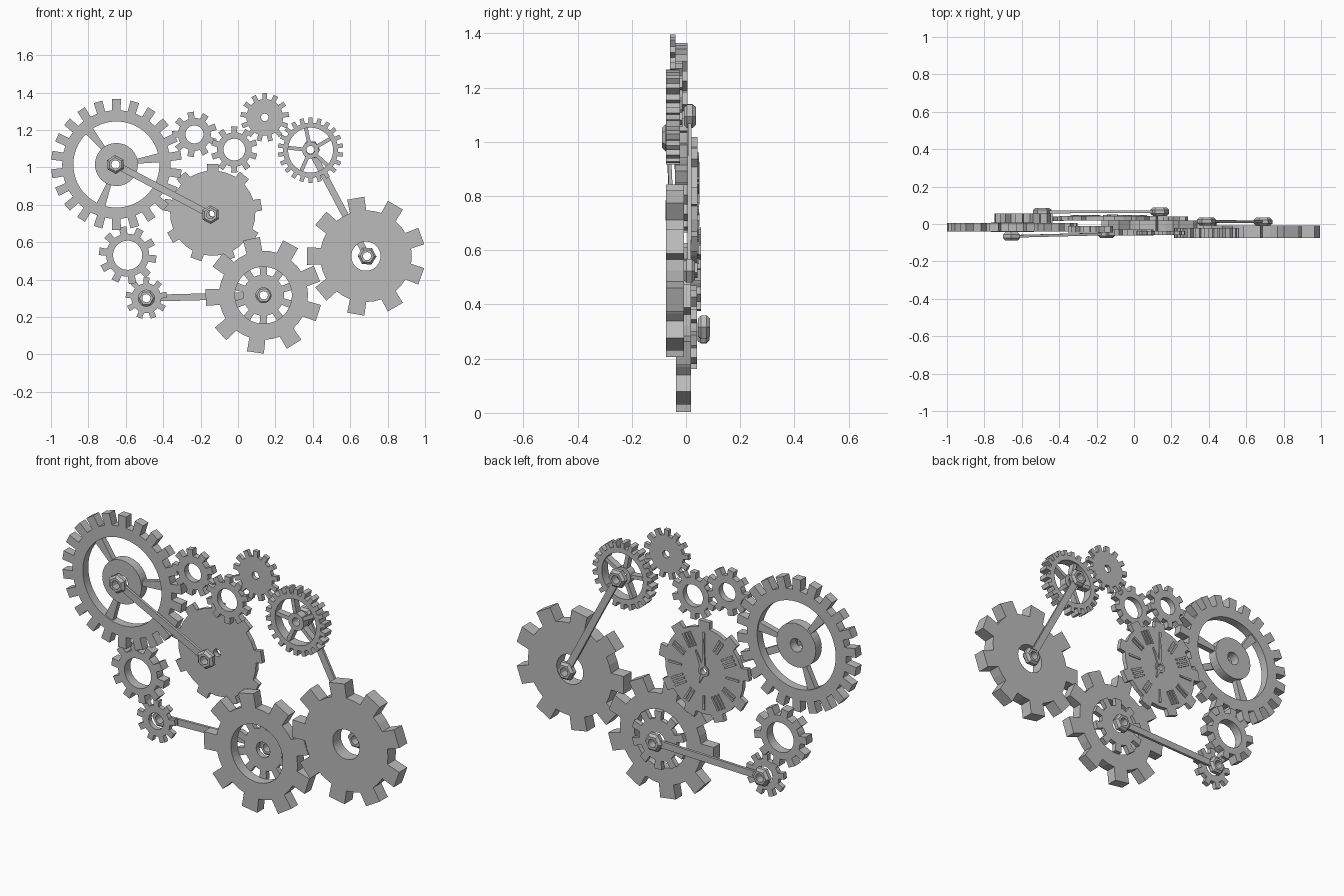
import bpy, bmesh
from math import sin, cos, pi, radians, atan2, hypot
from mathutils import Vector

cube = bpy.data.objects.get("Cube")
if cube:
    bpy.data.objects.remove(cube)

steel = bpy.data.materials.new("plain grey metal")
steel.use_nodes = True
grey = (0.5, 0.5, 0.5, 1)
steel.diffuse_color = grey
steel.node_tree.nodes["Principled BSDF"].inputs["Base Color"].default_value = grey


def finish(name, bm):
    bmesh.ops.recalc_face_normals(bm, faces=bm.faces)
    mesh = bpy.data.meshes.new(name)
    bm.to_mesh(mesh)
    bm.free()
    mesh.materials.append(steel)
    obj = bpy.data.objects.new(name, mesh)
    bpy.context.collection.objects.link(obj)
    return obj


def loft(name, x, z, loops):
    """Closed ring from loops of (angles, radii, y), joined first to last."""
    bm = bmesh.new()
    rings = [[bm.verts.new((x + r * cos(a), y, z + r * sin(a)))
              for a, r in zip(angles, radii)] for angles, radii, y in loops]
    n = len(rings[0])
    for k, ring in enumerate(rings):
        after = rings[(k + 1) % len(rings)]
        for i in range(n):
            j = (i + 1) % n
            bm.faces.new((ring[i], ring[j], after[j], after[i]))
    return finish(name, bm)


def washer(name, x, z, outer, hole, y0, y1, sides=32):
    ang = [2 * pi * i / sides for i in range(sides)]
    o, h = [outer] * sides, [hole] * sides
    return loft(name, x, z, [(ang, o, y0), (ang, o, y1), (ang, h, y1), (ang, h, y0)])


def gear(name, x, z, teeth, tip, root, hole, y0, y1, phase=90, tip_w=0.21, root_w=0.26):
    pitch = 2 * pi / teeth
    ang, rad = [], []
    for t in range(teeth):
        mid = radians(phase) + t * pitch
        for off, r in ((-root_w, root), (-tip_w, tip), (tip_w, tip), (root_w, root), (0.5, root)):
            ang.append(mid + off * pitch)
            rad.append(r)
    # The bore is spread evenly so that it stays round
    bore = [ang[0] + 2 * pi * i / len(ang) for i in range(len(ang))]
    h = [hole] * len(ang)
    return loft(name, x, z, [(ang, rad, y0), (ang, rad, y1), (bore, h, y1), (bore, h, y0)])


def bar(name, start, end, w0, w1, depth):
    """Flat bar between two points, tapering from w0 to w1."""
    p, q = Vector(start), Vector(end)
    d = q - p
    side = Vector((-d.z, 0, d.x)).normalized()
    bm = bmesh.new()
    verts = [bm.verts.new(c + side * s * w / 2 + Vector((0, t * depth / 2, 0)))
             for c, w in ((p, w0), (q, w1)) for s, t in ((-1, -1), (1, -1), (1, 1), (-1, 1))]
    a, b = verts[:4], verts[4:]
    bm.faces.new(a)
    bm.faces.new(b)
    for i in range(4):
        j = (i + 1) % 4
        bm.faces.new((a[i], a[j], b[j], b[i]))
    return finish(name, bm)


def spokes(name, x, z, count, phase, r0, r1, w0, w1, y, depth):
    for i in range(count):
        a = radians(phase) + 2 * pi * i / count
        bar(f"{name}_{i + 1}", (x + r0 * cos(a), y, z + r0 * sin(a)),
            (x + r1 * cos(a), y, z + r1 * sin(a)), w0, w1, depth)


def nut(name, x, y, z, turn, half=0.022, radius=0.05, hole=0.022):
    ang = [turn + pi * i / 6 for i in range(12)]
    hexa = [radius if i % 2 == 0 else radius * cos(pi / 6) for i in range(12)]
    small, bore = [r * 0.75 for r in hexa], [hole] * 12
    loft(name, x, z, [(ang, small, y - half), (ang, hexa, y - half * 0.45),
                      (ang, hexa, y + half * 0.45), (ang, small, y + half),
                      (ang, bore, y + half), (ang, bore, y - half)])


def rod(name, start, end):
    """Connecting rod with a chamfered hex nut at each end."""
    p, q = Vector(start), Vector(end)
    d = (q - p).normalized()
    bar(name + "_bar", p + d * 0.035, q - d * 0.035, 0.036, 0.036, 0.014)
    turn = atan2(d.z, d.x)
    nut(name + "_nut_start", *p, turn)
    nut(name + "_nut_end", *q, turn)


# Large spoked wheel, upper right side of the model
gear("large_spoked_gear", -0.65, 1.015, 22, 0.35, 0.29, 0.23, -0.04, 0.006, 90, 0.24, 0.27)
washer("large_spoked_gear_hub", -0.65, 1.015, 0.115, 0.035, -0.042, 0.008)
spokes("large_gear_spoke", -0.65, 1.015, 3, 9, 0.105, 0.24, 0.025, 0.05, -0.017, 0.03)

# Small spoked wheel
gear("small_spoked_gear", 0.388, 1.092, 22, 0.175, 0.147, 0.12, -0.074, -0.022, 90, 0.22, 0.27)
washer("small_spoked_gear_hub", 0.388, 1.092, 0.045, 0.022, -0.07, -0.026, 20)
spokes("small_gear_spoke", 0.388, 1.092, 5, 30, 0.04, 0.125, 0.02, 0.02, -0.048, 0.035)

# Plain gears
gear("broad_side_gear", 0.684, 0.525, 9, 0.318, 0.245, 0.078, -0.074, -0.007, 20)
gear("broad_lower_gear", 0.136, 0.316, 9, 0.312, 0.238, 0.152, -0.037, 0.018, 22)
gear("inner_lower_gear", 0.136, 0.316, 10, 0.155, 0.11, 0.04, 0.015, 0.04, 90)
gear("side_ring_gear", -0.59, 0.53, 10, 0.155, 0.115, 0.078, 0.005, 0.055, 100)
gear("lowest_small_gear", -0.49, 0.30, 9, 0.112, 0.08, 0.043, 0.015, 0.04, 90)
gear("upper_ring_gear", -0.233, 1.176, 9, 0.122, 0.088, 0.048, -0.045, -0.012, 100)
gear("upper_middle_gear", -0.02, 1.095, 10, 0.125, 0.092, 0.058, -0.062, -0.03, 90)
gear("top_gear", 0.143, 1.267, 13, 0.13, 0.098, 0.02, -0.059, -0.038, 90)

# Clock gear with raised hour marks and hands on its back
cx, cz, face = -0.135, 0.755, 0.042
gear("clock_gear", cx, cz, 9, 0.265, 0.228, 0.02, 0.018, face, 10, 0.17, 0.2)
for hour in range(12):
    a = 2 * pi * hour / 12
    out, across = Vector((cos(a), 0, sin(a))), Vector((-sin(a), 0, cos(a)))
    count = 1 + hour % 3
    for k in range(count):
        base = Vector((cx, face + 0.003, cz)) + across * (k - (count - 1) / 2) * 0.02
        bar(f"hour_mark_{hour + 1}_{k + 1}", base + out * 0.13, base + out * 0.205,
            0.009, 0.012, 0.006)
washer("clock_boss", cx, cz, 0.03, 0.018, face, face + 0.006, 20)
for name, angle, length in (("minute_hand", 90, 0.17), ("hour_hand", 65, 0.11), ("hand_tail", -70, 0.07)):
    a = radians(angle)
    bar(name, (cx + 0.02 * cos(a), face + 0.004, cz + 0.02 * sin(a)),
        (cx + length * cos(a), face + 0.004, cz + length * sin(a)), 0.02, 0.005, 0.007)

# Connecting rods
rod("front_rod", (-0.655, -0.066, 1.015), (-0.147, -0.053, 0.747))
rod("lower_rear_rod", (-0.49, 0.064, 0.30), (0.138, 0.066, 0.316))
rod("upper_rear_rod", (0.388, 0.014, 1.095), (0.69, 0.012, 0.525))
